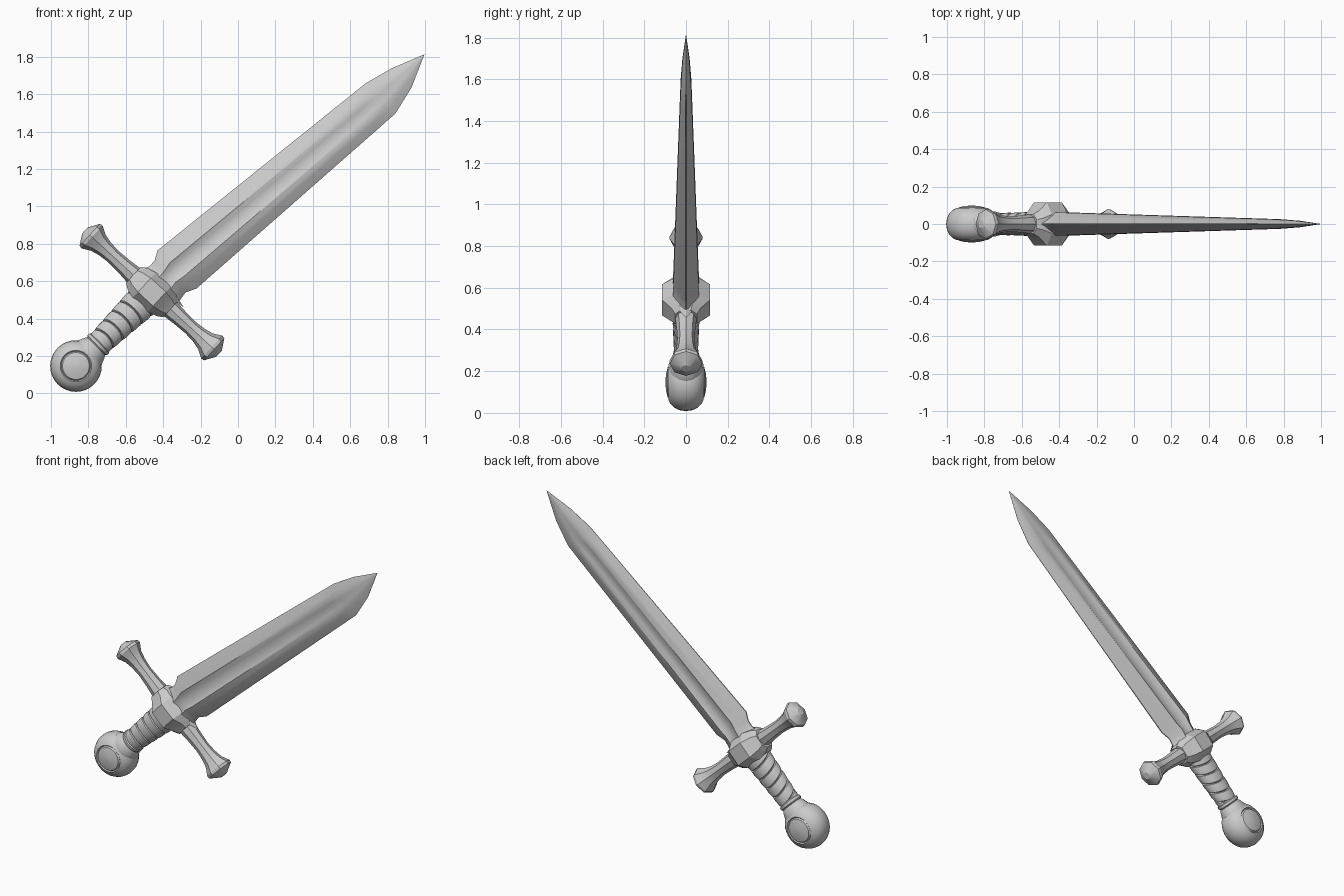
import bpy, bmesh, math
from mathutils import Vector

if "Cube" in bpy.data.objects:
    bpy.data.objects.remove(bpy.data.objects["Cube"])

CENTRE = Vector((-0.46, 0, 0.542))


def place(angle):
    """Local frame in the xz plane: u runs toward the blade, v along the guard."""
    a = math.radians(angle)
    u = Vector((math.cos(a), 0, math.sin(a)))
    v = Vector((math.sin(a), 0, -math.cos(a)))
    return lambda pu, pv, py: CENTRE + u * pu + v * pv + Vector((0, py, 0))


def loft(name, rings, smooth=35):
    bm = bmesh.new()
    rows = [[bm.verts.new(p) for p in ring] for ring in rings]
    n = len(rows[0])
    for a, b in zip(rows, rows[1:]):
        for i in range(n):
            j = (i + 1) % n
            bm.faces.new((a[i], a[j], b[j], b[i]))
    bm.faces.new(rows[0][::-1])
    bm.faces.new(rows[-1])
    bmesh.ops.remove_doubles(bm, verts=bm.verts, dist=1e-5)
    bmesh.ops.recalc_face_normals(bm, faces=bm.faces)
    me = bpy.data.meshes.new(name)
    bm.to_mesh(me)
    bm.free()
    ob = bpy.data.objects.new(name, me)
    bpy.context.collection.objects.link(ob)
    bpy.ops.object.select_all(action='DESELECT')
    ob.select_set(True)
    bpy.context.view_layer.objects.active = ob
    bpy.ops.object.shade_smooth_by_angle(angle=math.radians(smooth))
    return ob


def circle(n, off=0.0):
    return [(math.cos(2 * math.pi * (i + off) / n), math.sin(2 * math.pi * (i + off) / n))
            for i in range(n)]


# Blade: (upper edge, lower edge, half thickness, fuller depth factor)
stations = [
    ((-.545, .655), (-.29, .46), .058, .95), ((-.473, .679), (-.313, .495), .064, .85),
    ((-.446, .711), (-.28, .54), .064, .75), ((-.43, .765), (-.222, .561), .062, .68),
    ((.60, 1.592), (.764, 1.428), .029, .68), ((.682, 1.658), (.842, 1.497), .026, .95),
    ((.82, 1.738), (.928, 1.636), .017, 1.0), ((.994, 1.812), (.996, 1.811), .001, 1.0)]
rings = []
for up, low, h, f in stations:
    up, low = Vector((up[0], 0, up[1])), Vector((low[0], 0, low[1]))
    mid, half = (up + low) / 2, (up - low) / 2
    side = [(-1, .05), (-.65, .62), (-.36, .97), (-.2, f + .04), (0, f),
            (.2, f + .04), (.36, .97), (.65, .62), (1, .05)]
    pts = [(t, y) for t, y in side] + [(t, -y) for t, y in side[::-1]]
    rings.append([mid + half * t + Vector((0, -h * y, 0)) for t, y in pts])
loft("blade", rings, 30)

# Cross guard: two flared arms with faceted ends, and a heavy centre block
guard = place(47.4)
arm = [(.02, .045, .05), (.13, .052, .052), (.2, .045, .045), (.28, .041, .041),
       (.34, .046, .046), (.39, .058, .056), (.435, .083, .08), (.452, .080, .078),
       (.487, .022, .022)]
for sign, name in ((-1, "upper_guard_arm"), (1, "lower_guard_arm")):
    loft(name, [[guard(c * hu, sign * s, d * hy) for c, d in circle(8)]
                for s, hu, hy in arm], 32)
block = [(-.135, .058, .052), (-.105, .078, .07), (-.055, .092, .115),
         (.055, .092, .115), (.105, .078, .07), (.135, .058, .052)]
outline = [(1, .45), (.55, 1), (-.55, 1), (-1, .45), (-1, -.45), (-.55, -1), (.55, -1), (1, -.45)]
loft("guard_block", [[guard(a * hu, s, b * hy) for a, b in outline] for s, hu, hy in block], 25)

# Grip: helical wrap, each turn a rounded band with a narrow groove
hilt = place(44.2)
N, TURNS, START, END = 24, 6, -0.43, -0.03
pitch = (END - START) / TURNS
rows = []
for k in range(-1, TURNS + 1):
    for t, drop in ((0, .009), (.08, 0), (.5, -.002), (.92, 0)):
        ring = []
        for i, (c, d) in enumerate(circle(N)):
            # tilt opposite on front and back, like a continuous strap
            u = START + pitch * (k + t - 0.45 * d)
            u = min(max(u, START), END)
            q = (u - START) / (END - START)
            ring.append(hilt(u, c * (.064 + .030 * q - drop), d * (.056 + .009 * q - drop)))
        rows.append(ring)
loft("grip", rows, 40)

# Collar between grip and pommel
collar = [(-.52, .092, .082), (-.468, .093, .08), (-.425, .074, .066),
          (-.415, .066, .058), (-.408, .074, .066), (-.392, .074, .066), (-.385, .06, .055)]
loft("collar", [[hilt(u, c * a, d * b) for c, d in circle(16)] for u, a, b in collar], 35)

# Pommel: flattened round body with a raised medallion on both faces
body = [(.072, .088), (.078, .079), (.084, .085), (.104, .074), (.122, .056),
        (.134, .03), (.138, 0)]
profile = [(.002, .099)] + [(.04, .096)] + body
profile += [(r, -y) for r, y in profile[-2::-1]]
loft("pommel", [[hilt(-.567 + c * r, d * r, y) for c, d in circle(32)] for r, y in profile], 40)
